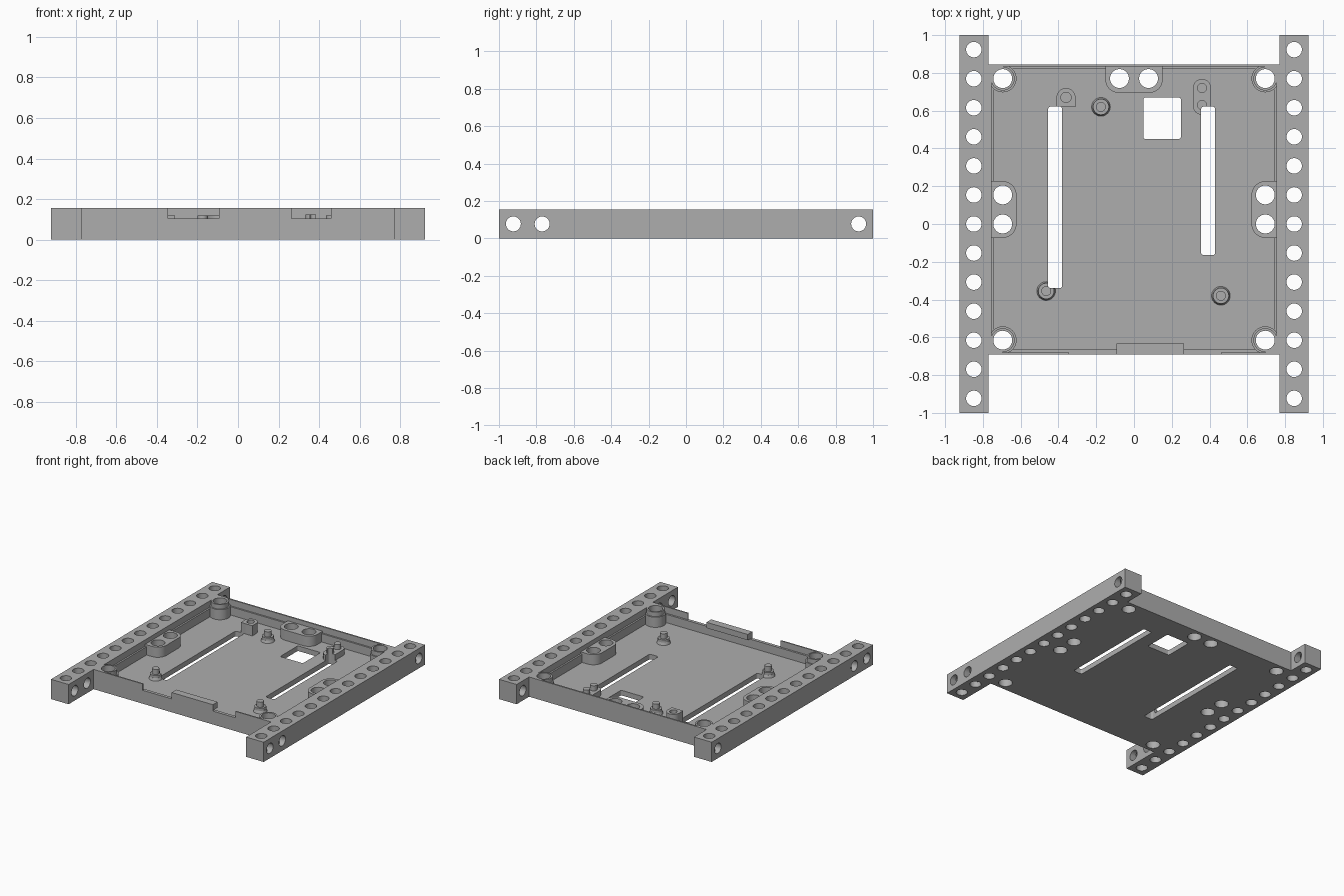
import bpy
import bmesh
from math import cos, sin, pi, radians

old = bpy.data.objects.get("Cube")
if old:
    bpy.data.objects.remove(old, do_unlink=True)

grey = bpy.data.materials.new("plain_grey")
grey.use_nodes = True
COLOUR = (0.42, 0.42, 0.42, 1)
grey.diffuse_color = COLOUR
grey.node_tree.nodes["Principled BSDF"].inputs["Base Color"].default_value = COLOUR

PITCH = 2 / 13      # spacing of the hole grid
TOP = 0.155         # height of rails and rim
FLOOR = 0.04
LEDGE = 0.105
PAD = 0.12


def prism(name, x0, x1, y0, y1, z0, z1, r=0.0, taper=1.0):
    """Upright block with rounded plan corners; taper scales its top."""
    cx, cy = (x0 + x1) / 2, (y0 + y1) / 2
    steps = 8 if r else 0
    pts = []
    corners = ((x1 - r, y1 - r), (x0 + r, y1 - r), (x0 + r, y0 + r), (x1 - r, y0 + r))
    for q, (px, py) in enumerate(corners):
        for i in range(steps + 1):
            a = (q + i / max(steps, 1)) * pi / 2
            pts.append((round(px + r * cos(a), 5), round(py + r * sin(a), 5)))
    pts = list(dict.fromkeys(pts))
    bm = bmesh.new()
    low = [bm.verts.new((x, y, z0)) for x, y in pts]
    high = [bm.verts.new((cx + (x - cx) * taper, cy + (y - cy) * taper, z1)) for x, y in pts]
    bm.faces.new(low[::-1])
    bm.faces.new(high)
    for i in range(len(pts)):
        j = (i + 1) % len(pts)
        bm.faces.new((low[i], low[j], high[j], high[i]))
    mesh = bpy.data.meshes.new(name)
    bm.to_mesh(mesh)
    bm.free()
    mesh.materials.append(grey)
    obj = bpy.data.objects.new(name, mesh)
    bpy.context.collection.objects.link(obj)
    return obj


def disc(name, x, y, r, z0, z1, taper=1.0):
    return prism(name, x - r, x + r, y - r, y + r, z0, z1, r, taper)


def combine(target, tool, operation):
    """Merge or cut with a tool, then discard the tool."""
    mod = target.modifiers.new("combine", 'BOOLEAN')
    mod.operation = operation
    mod.solver = 'EXACT'
    mod.object = tool
    bpy.context.view_layer.objects.active = target
    bpy.ops.object.modifier_apply(modifier=mod.name)
    bpy.data.objects.remove(tool, do_unlink=True)


def add(target, tool):
    combine(target, tool, 'UNION')


def cut(target, tool):
    combine(target, tool, 'DIFFERENCE')


def finish(obj):
    bpy.ops.object.select_all(action='DESELECT')
    obj.select_set(True)
    bpy.context.view_layer.objects.active = obj
    bpy.ops.object.shade_smooth_by_angle(angle=radians(30))


# Perforated side rails
for side, label in ((1, "left"), (-1, "right")):
    xs = sorted((side * 0.77, side * 0.923))
    rail = prism(label + "_rail", xs[0], xs[1], -1, 1, 0, TOP)
    for i in range(-6, 7):
        cut(rail, disc("hole", side * 0.848, i * PITCH, 0.041, -0.1, 0.3))
    for i in (-6, -5, 6):
        drill = disc("cross_hole", 0, 0, 0.04, -0.2, 0.2)
        drill.rotation_euler = (0, pi / 2, 0)
        drill.location = (side * 0.848, i * PITCH, TOP / 2)
        bpy.context.view_layer.update()
        cut(rail, drill)
    finish(rail)

# Tray with stepped rim
tray = prism("tray", -0.77, 0.77, -0.69, 0.845, 0, TOP)
cut(tray, prism("pocket", -0.742, 0.742, -0.665, 0.82, FLOOR, 0.3))
cut(tray, prism("rim_step", -0.755, 0.755, -0.68, 0.833, LEDGE, 0.3))

# Front rim notches and catch bar
for x0, x1 in ((-0.345, -0.093), (0.265, 0.46)):
    cut(tray, prism("notch", x0, x1, -0.8, -0.66, LEDGE, 0.3))
add(tray, prism("catch_bar", -0.093, 0.265, -0.686, -0.632, 0.11, TOP))

# Corner posts and side pads
bolt_holes = []
for s in (-1, 1):
    x = s * 0.695
    wall = s * 0.762
    for y, back in ((0.77, 0.839), (-0.615, -0.685)):
        add(tray, disc("post", x, y, 0.073, 0.02, PAD))
        xs, ys = sorted((x, wall)), sorted((y, back))
        add(tray, prism("post_corner", *xs, *ys, 0.02, TOP))
        add(tray, disc("post_collar", x, y, 0.063, 0.02, TOP))
        bolt_holes.append((x, y))
    add(tray, prism("side_pad", x - 0.073, x + 0.073, -0.073, PITCH + 0.073, 0.02, PAD, 0.073))
    xs = sorted((x, wall))
    add(tray, prism("pad_root", *xs, -0.073, PITCH + 0.073, 0.02, PAD))
    bolt_holes += [(x, 0), (x, PITCH), (s * PITCH / 2, 0.77)]

# Back pad
add(tray, prism("back_pad", -0.152, 0.152, 0.694, 0.839, 0.02, PAD, 0.072))
add(tray, prism("back_pad_root", -0.152, 0.152, 0.77, 0.838, 0.02, PAD))

# Board standoffs with locating pins
for x, y in ((-0.175, 0.62), (-0.465, -0.355), (0.46, -0.38)):
    add(tray, disc("standoff_base", x, y, 0.053, 0.03, 0.06, 0.8))
    add(tray, disc("standoff", x, y, 0.042, 0.02, 0.08))
    add(tray, disc("pin", x, y, 0.026, 0.02, PAD))

# Left block with blind hole, right block with two pins
add(tray, disc("block_round", -0.36, 0.67, 0.05, 0.02, PAD))
add(tray, prism("block", -0.41, -0.31, 0.62, 0.67, 0.02, PAD))
cut(tray, disc("blind_hole", -0.36, 0.67, 0.027, 0.08, 0.3))
add(tray, prism("pin_block", 0.312, 0.408, 0.578, 0.768, 0.02, 0.085, 0.048))
for y in (0.72, 0.63):
    add(tray, disc("pin", 0.36, y, 0.026, 0.02, 0.125))

# Bolt holes, long slots and square opening
for x, y in bolt_holes:
    cut(tray, disc("bolt_hole", x, y, 0.05, -0.1, 0.3))
cut(tray, prism("slot", -0.455, -0.38, -0.34, 0.622, -0.1, 0.3, 0.015))
cut(tray, prism("slot", 0.355, 0.43, -0.165, 0.622, -0.1, 0.3, 0.015))
cut(tray, prism("opening", 0.05, 0.248, 0.45, 0.67, -0.1, 0.3, 0.012))
finish(tray)
